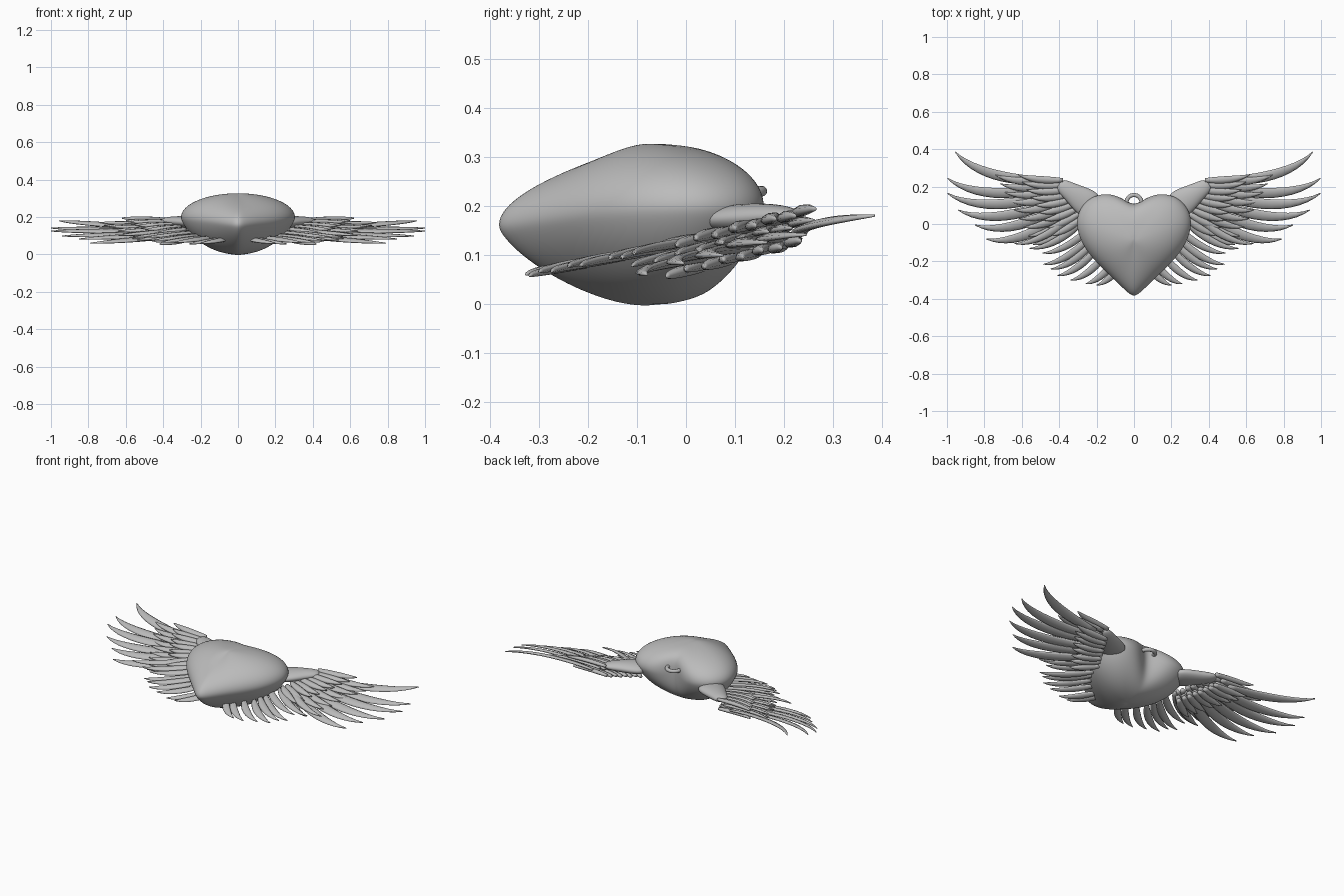
import bpy, bmesh, math
from mathutils import Vector, Matrix

if "Cube" in bpy.data.objects:
    bpy.data.objects.remove(bpy.data.objects["Cube"])

grey = bpy.data.materials.new("plain_grey")
grey.use_nodes = True
grey.diffuse_color = (0.5, 0.5, 0.5, 1)
grey.node_tree.nodes["Principled BSDF"].inputs["Base Color"].default_value = (0.5, 0.5, 0.5, 1)


def finish(name, bm, subdivide=0, mirror=False):
    bmesh.ops.recalc_face_normals(bm, faces=bm.faces)
    for f in bm.faces:
        f.smooth = True
    mesh = bpy.data.meshes.new(name)
    bm.to_mesh(mesh)
    bm.free()
    mesh.materials.append(grey)
    ob = bpy.data.objects.new(name, mesh)
    bpy.context.collection.objects.link(ob)
    if mirror:
        mod = ob.modifiers.new("mirror", 'MIRROR')
        mod.use_mirror_merge = False
    if subdivide:
        mod = ob.modifiers.new("subdivide", 'SUBSURF')
        mod.levels = mod.render_levels = subdivide


def skin(bm, rings):
    """Join closed rings of points with quads and cap both ends."""
    loops = [[bm.verts.new(p) for p in ring] for ring in rings]
    n = len(loops[0])
    for a, b in zip(loops, loops[1:]):
        for i in range(n):
            bm.faces.new((a[i], a[(i + 1) % n], b[(i + 1) % n], b[i]))
    for end in (loops[0], loops[-1]):
        hub = bm.verts.new(sum((v.co for v in end), Vector()) / n)
        for i in range(n):
            bm.faces.new((end[i], end[(i + 1) % n], hub))


# Heart body: outline shrunk towards a centre while it domes up and down
half = [(0.05, 0.13), (0.11, 0.16), (0.18, 0.163), (0.25, 0.135), (0.3, 0.07),
        (0.313, -0.01), (0.28, -0.11), (0.21, -0.2), (0.12, -0.285), (0.04, -0.365)]
outline = [(0, 0.098)] + half + [(0, -0.396)] + [(-x, y) for x, y in reversed(half)]


def heart_ring(angle):
    s = math.cos(angle)
    top = angle > 0
    dome = 0.128 * math.sin(angle) if top else -0.202 * abs(math.sin(angle)) ** 1.4
    centre_y = -0.085 if top else -0.065
    soften = 0.18 * s * (1 - s)     # rounds off the notch and the tip
    ring = []
    for x, y in outline:
        rim = 0.04 * min(1, max(0, -y / 0.38)) ** 2
        depth = centre_y + (y - centre_y) * s + soften * max(0, 1 - abs(x) / 0.15)
        ring.append(Vector((x * s, depth, 0.2 - rim * s + dome)))
    return ring


bm = bmesh.new()
skin(bm, [heart_ring(math.radians(a)) for a in range(-84, 85, 12)])
finish("heart", bm, subdivide=2)

# Hanging ring in the notch
bpy.ops.mesh.primitive_torus_add(major_radius=0.04, minor_radius=0.011, major_segments=32,
                                 minor_segments=12, location=(0, 0.115, 0.23))
ring = bpy.context.object
ring.name = "hanging_ring"
ring.data.materials.append(grey)
bpy.ops.object.shade_smooth()

# Wing shoulders: flattened tapering limbs
bm = bmesh.new()
rings = []
for t, width, thick in ((0, 0.085, 0.034), (0.35, 0.075, 0.034), (0.65, 0.054, 0.03),
                        (0.9, 0.042, 0.022), (1, 0.026, 0.012)):
    mid = Vector((0.22, 0.09, 0.17)).lerp(Vector((0.4, 0.215, 0.18)), t)
    side = Vector((-0.57, 0.82, 0))
    rings.append([mid + side * width * math.cos(a) + Vector((0, 0, thick * math.sin(a)))
                  for a in (k * math.tau / 10 for k in range(10))])
skin(bm, rings)
finish("wing_shoulders", bm, subdivide=2, mirror=True)


def feather(bm, root, tip, width, height, slope, bend, thick):
    """Curved leaf blade on a tilted plane, sweeping forward to a pointed tip."""
    a, d = (Vector((x, y, height + slope * y)) for x, y in (root, tip))
    b = a + Matrix.Rotation(math.radians(-bend), 3, 'Z') @ (d - a) * 0.36
    c = d - Matrix.Rotation(math.radians(bend * 1.7), 3, 'Z') @ (d - a) * 0.28
    rings, steps = [], 12
    for i in range(steps + 1):
        t = i / steps
        u = 1 - t
        p = a * u**3 + b * 3 * u * u * t + c * 3 * u * t * t + d * t**3
        along = ((b - a) * u * u + (c - b) * 2 * u * t + (d - c) * t * t).normalized()
        side = Vector((-along.y, along.x, 0.35)).normalized()
        up = along.cross(side)
        size = max(0.05, math.sin(math.pi * (0.12 + 0.88 * t) ** 0.9)) ** 0.8
        rings.append([p + side * width / 2 * size * math.cos(k * math.tau / 8)
                      + up * thick * size**0.5 * math.sin(k * math.tau / 8) for k in range(8)])
    skin(bm, rings)


def feather_row(name, blades, width, height, slope=0.25, bend=18, thick=0.009):
    bm = bmesh.new()
    for i, (root, tip) in enumerate(blades):
        feather(bm, root, tip, width, height - 0.004 * (i % 2), slope, bend, thick)
    finish(name, bm, mirror=True)


def fan(roots, tips, count):
    """Evenly spread blades between the first and last root and tip."""
    steps = [i / (count - 1) for i in range(count)]
    return [(Vector(roots[0]).lerp(Vector(roots[1]), t), Vector(tips[0]).lerp(Vector(tips[1]), t))
            for t in steps]


# Long outer feathers
tips = [(0.955, 0.385), (0.998, 0.245), (0.998, 0.165), (0.94, 0.075), (0.85, -0.005), (0.79, -0.08)]
roots = [(0.47, 0.235), (0.45, 0.2), (0.43, 0.165), (0.41, 0.13), (0.38, 0.1), (0.35, 0.07)]
feather_row("long_feathers", list(zip(roots, tips)), 0.058, 0.084, bend=20)

# Trailing feathers fanning out from under the heart
tips = [(0.64, -0.105), (0.56, -0.13), (0.49, -0.155), (0.485, -0.215), (0.445, -0.24),
        (0.41, -0.275), (0.34, -0.3), (0.26, -0.32), (0.2, -0.327)]
reach = Vector((0.32, -0.16)), Vector((0.15, -0.14))
trailing = [(Vector(tip) - reach[0].lerp(reach[1], i / 8), tip) for i, tip in enumerate(tips)]
feather_row("trailing_feathers", trailing, 0.042, 0.122, slope=0.19)

# Overlapping cover feathers on both faces of the wing
feather_row("middle_feathers", fan([(0.42, 0.235), (0.29, 0.02)], [(0.74, 0.262), (0.54, -0.11)], 9),
            0.046, 0.105, bend=12)
feather_row("short_feathers", fan([(0.38, 0.235), (0.28, 0.03)], [(0.62, 0.265), (0.44, -0.06)], 9),
            0.042, 0.128, bend=10, thick=0.012)
feather_row("lower_feathers", fan([(0.38, 0.225), (0.28, 0.04)], [(0.6, 0.235), (0.42, -0.04)], 8),
            0.042, 0.07, bend=10, thick=0.012)
